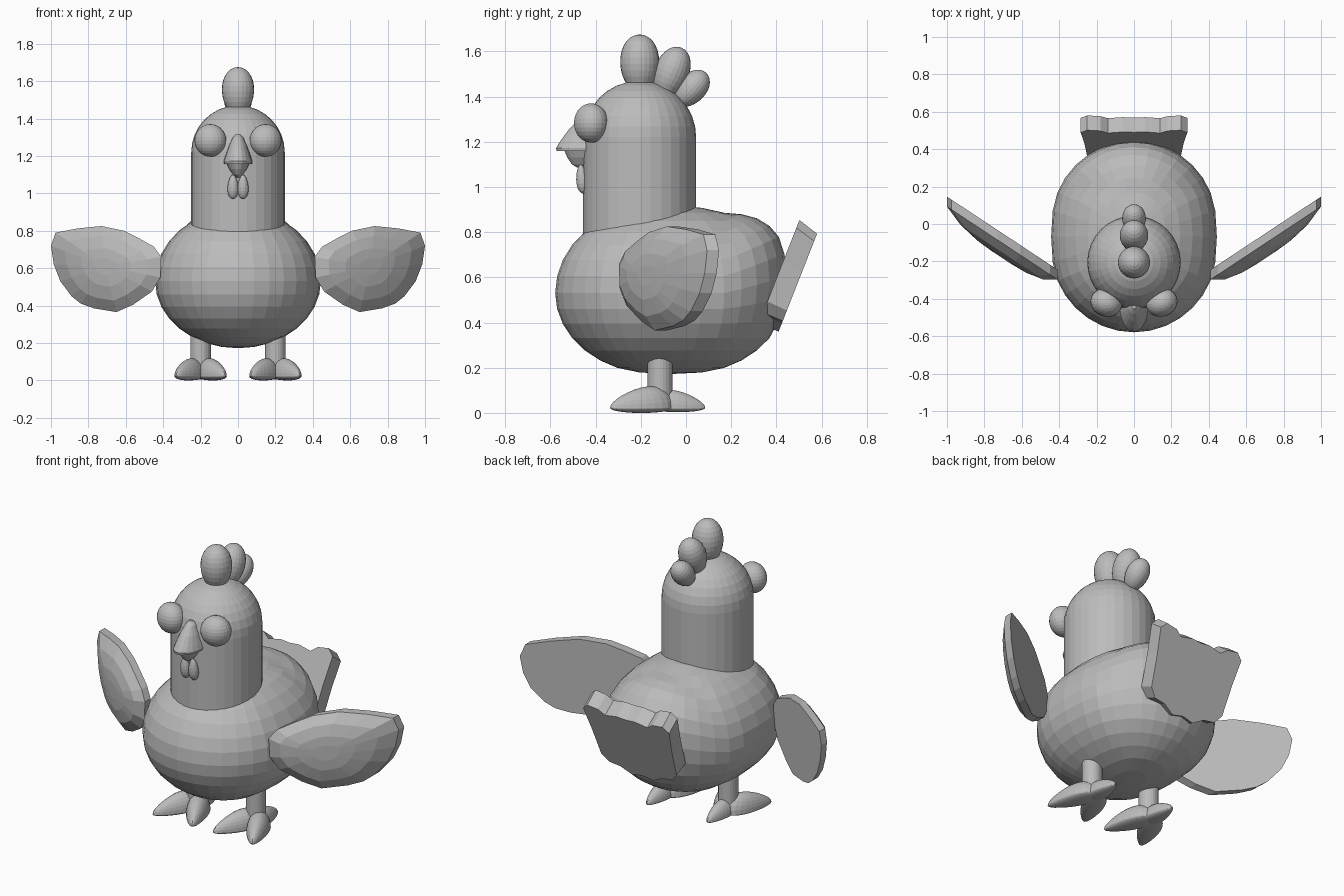
import bpy, bmesh, math
from mathutils import Matrix, Vector

if "Cube" in bpy.data.objects:
    bpy.data.objects.remove(bpy.data.objects["Cube"])

grey = bpy.data.materials.new("plain grey")
grey.diffuse_color = (0.5, 0.5, 0.5, 1)
grey.use_nodes = True
grey.node_tree.nodes["Principled BSDF"].inputs["Base Color"].default_value = grey.diffuse_color


def finish(name, bm):
    bmesh.ops.recalc_face_normals(bm, faces=bm.faces)
    me = bpy.data.meshes.new(name)
    bm.to_mesh(me)
    bm.free()
    me.materials.append(grey)
    ob = bpy.data.objects.new(name, me)
    bpy.context.collection.objects.link(ob)
    return ob


def ball(name, loc, radii, rot=(0, 0, 0), seg=24, rows=14, shape=None):
    """Ellipsoid; shape edits the unit sphere before scaling."""
    bm = bmesh.new()
    bmesh.ops.create_uvsphere(bm, u_segments=seg, v_segments=rows, radius=1)
    turn = Matrix.Rotation(rot[2], 4, 'Z') @ Matrix.Rotation(rot[0], 4, 'X')
    for v in bm.verts:
        co = shape(v.co) if shape else v.co
        v.co = Vector(loc) + turn @ Vector([a * b for a, b in zip(co, radii)])
    return finish(name, bm)


def skin(name, loops):
    """Join equal-length loops of points and cap both ends."""
    bm = bmesh.new()
    rows = [[bm.verts.new(p) for p in loop] for loop in loops]
    n = len(rows[0])
    for a, b in zip(rows, rows[1:]):
        for i in range(n):
            j = (i + 1) % n
            bm.faces.new((a[i], a[j], b[j], b[i]))
    bm.faces.new(rows[0][::-1])
    bm.faces.new(rows[-1])
    return finish(name, bm)


def stack(name, rings, n=32):
    """Horizontal ellipses given as (y centre, z, x radius, y radius)."""
    return skin(name, [[(rx * math.cos(2 * math.pi * i / n),
                         y + ry * math.sin(2 * math.pi * i / n), z)
                        for i in range(n)] for y, z, rx, ry in rings])


def clamp(v, a=0.0, b=1.0):
    return max(a, min(b, v))


# Body: sphere lengthened along y, fuller on top, rump lifted towards the tail
def body_shape(p):
    y = p.y * 0.447 + clamp(p.y * 4, -1, 1) * 0.065 - 0.067
    lift = 0.11 * clamp((y - 0.18) / 0.25) * clamp((p.z + 0.5) / 0.8)
    return Vector((p.x * 0.443, y, 0.53 + p.z * (0.385 if p.z > 0 else 0.358) + lift))


ball("body", (0, 0, 0), (1, 1, 1), seg=32, rows=16, shape=body_shape)

# Neck and domed head
dome = [(-0.205, 1.22 + 0.25 * math.sin(a), 0.25 * math.cos(a), 0.25 * math.cos(a))
        for a in [math.radians(d) for d in range(0, 89, 11)]]
stack("neck_and_head", [(-0.205, 0.7, 0.25, 0.25)] + dome + [(-0.205, 1.47, 0.004, 0.004)])

# Comb lobes, leaning further back one after another
egg = lambda p: Vector((p.x * (1 + 0.08 * p.z), p.y * (1 + 0.08 * p.z), p.z))
for i, (y, z, r, h, lean) in enumerate([(-0.205, 1.545, 0.086, 0.13, 0),
                                        (-0.065, 1.505, 0.076, 0.12, 22),
                                        (0.025, 1.435, 0.063, 0.095, 42)]):
    ball(f"comb_lobe_{i + 1}", (0, y, z), (r, r, h), (-math.radians(lean), 0, 0), shape=egg)

# Upper and lower beak
stack("upper_beak", [(-0.44, 1.315, 0.012, 0.015), (-0.44, 1.295, 0.030, 0.04),
                     (-0.44, 1.25, 0.050, 0.082), (-0.44, 1.20, 0.068, 0.118),
                     (-0.44, 1.172, 0.077, 0.135), (-0.44, 1.158, 0.074, 0.132)], 20)
stack("lower_beak", [(-0.44, 1.16, 0.062, 0.098), (-0.44, 1.13, 0.048, 0.085),
                     (-0.44, 1.10, 0.027, 0.065), (-0.44, 1.085, 0.010, 0.04)], 20)

# Wing outline (x, z) for the +x side
WING = [(0.41, 0.66), (0.45, 0.715), (0.53, 0.76), (0.61, 0.80), (0.73, 0.825),
        (0.86, 0.812), (0.975, 0.79), (1.0, 0.72), (0.985, 0.62), (0.95, 0.53),
        (0.89, 0.45), (0.84, 0.41), (0.77, 0.385), (0.65, 0.365), (0.56, 0.405),
        (0.46, 0.475), (0.415, 0.55)]


def wing_loop(side, scale, offset):
    pts = []
    for x, z in WING:
        x, z = 0.71 + (x - 0.71) * scale, 0.61 + (z - 0.61) * scale
        pts.append((side * x, -0.255 + 0.66 * (x - 0.43) + offset, z))
    return pts


for side, tag in ((-1, "left"), (1, "right")):
    ball(f"eye_{tag}", (side * 0.148, -0.42, 1.283), (0.086, 0.075, 0.087),
         (0, 0, side * 0.35))
    ball(f"wattle_{tag}", (side * 0.027, -0.46, 1.035), (0.029, 0.026, 0.065),
         (0.1, 0, 0), 16, 10,
         shape=lambda p: Vector((p.x * (1 - 0.2 * p.z), p.y * (1 - 0.2 * p.z), p.z)))
    skin(f"wing_{tag}", [wing_loop(side, s, o) for s, o in
                         [(0.2, -0.108), (0.45, -0.102), (0.75, -0.078), (1, -0.028),
                          (1, 0.025), (0.6, 0.025)]])

    # Leg and three tapered toes with flattened soles
    x = side * 0.2
    leg = stack(f"leg_{tag}", [(-0.115, 0.05, 0.055, 0.055), (-0.115, 0.28, 0.055, 0.055)], 24)
    leg.location.x = x

    def toe(name, loc, radii, angle, back):
        def taper(p):
            s = 1 + 0.38 * p.y * back
            return Vector((p.x * s, p.y, p.z * s if p.z > 0 else p.z * 0.25))
        ball(name, loc, radii, (0, 0, angle), shape=taper)

    for k, word in ((-1, "inner"), (1, "outer")):
        d = k * side
        toe(f"{word}_toe_{tag}", (x + d * 0.066, -0.198, 0.022), (0.06, 0.152, 0.09),
            d * math.radians(25), 1)
    toe(f"rear_toe_{tag}", (x, -0.035, 0.022), (0.05, 0.12, 0.075), 0, -1)

# Tail: thick leaning plate with scalloped ends
half = [(0.07, 0.0), (0.14, 0.04), (0.21, 0.05), (0.25, 0.10), (0.265, 0.28),
        (0.285, 0.43), (0.25, 0.465), (0.18, 0.455), (0.14, 0.425), (0.06, 0.44)]
outline = [(0, 0.015)] + half + [(0, 0.435)] + [(-x, s) for x, s in reversed(half)]
skin("tail", [[(x, 0.41 + 0.366 * s * k - 0.931 * t, 0.36 + 0.931 * s * k + 0.366 * t)
               for x, s in outline] for t, k in ((0, 1), (0.095, 1.06))])
